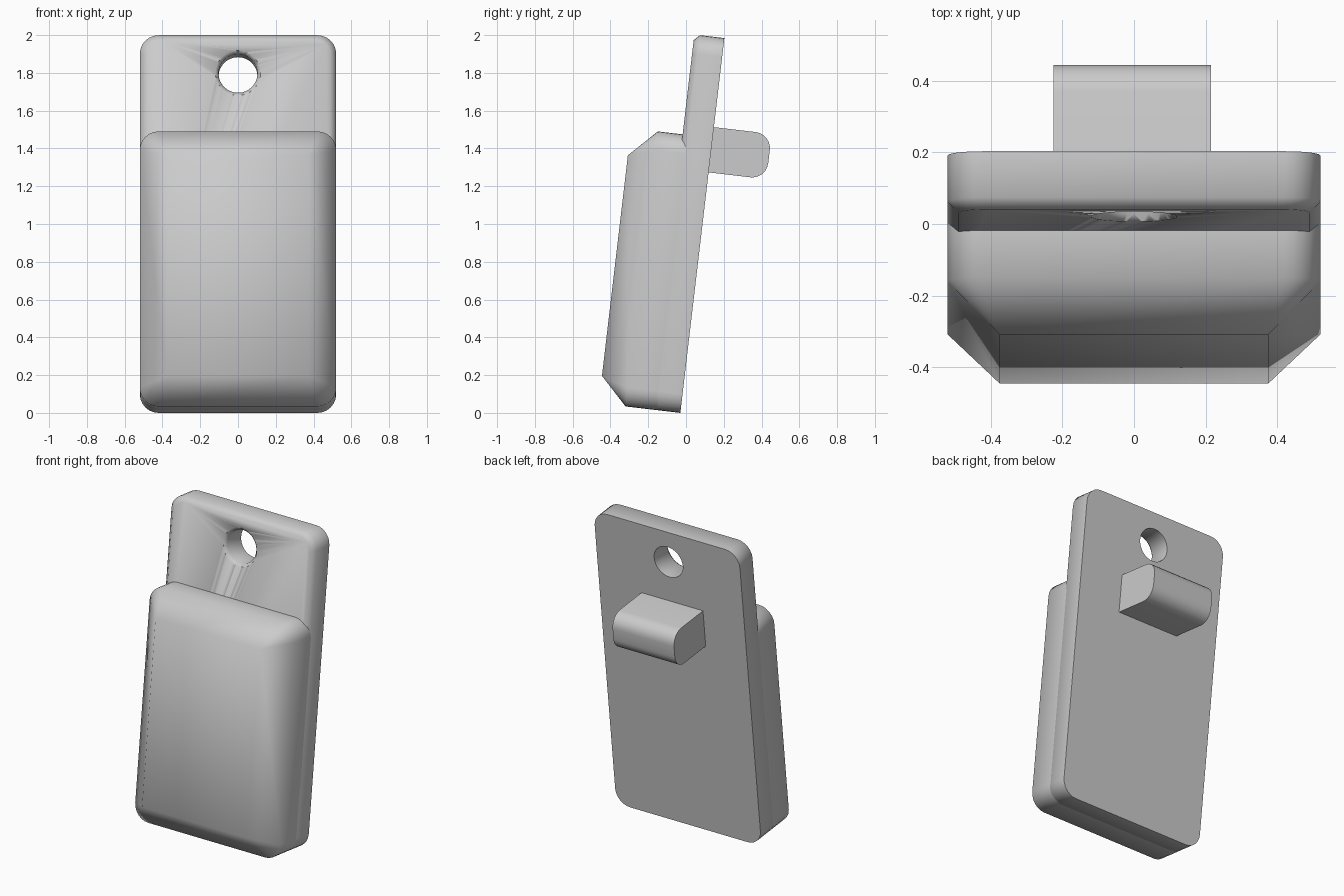
import bpy, bmesh, math
from mathutils import Matrix

if "Cube" in bpy.data.objects:
    bpy.data.objects.remove(bpy.data.objects["Cube"])

# Parts are modelled upright (back plane y = 0), then leaned back by this tilt
TILT = Matrix.Translation((0, -0.03, 0)) @ Matrix.Rotation(math.radians(-6.7), 4, 'X')
W = 0.52


def rounded_rect(hx, z0, z1, r, seg=6):
    pts = []
    for cx, cz, a0 in ((hx - r, z1 - r, 0), (r - hx, z1 - r, 90),
                       (r - hx, z0 + r, 180), (hx - r, z0 + r, 270)):
        for i in range(seg + 1):
            a = math.radians(a0 + 90 * i / seg)
            pts.append((cx + r * math.cos(a), cz + r * math.sin(a)))
    return pts


def finish(name, bm):
    bmesh.ops.remove_doubles(bm, verts=bm.verts, dist=1e-5)
    bmesh.ops.recalc_face_normals(bm, faces=bm.faces)
    bm.transform(TILT)
    me = bpy.data.meshes.new(name)
    bm.to_mesh(me)
    bm.free()
    ob = bpy.data.objects.new(name, me)
    bpy.context.collection.objects.link(ob)
    return ob


def loft(name, loops):
    """Skin closed loops of 3D points and cap both ends."""
    bm = bmesh.new()
    rings = [[bm.verts.new(p) for p in loop] for loop in loops]
    n = len(rings[0])
    for a, b in zip(rings, rings[1:]):
        for i in range(n):
            j = (i + 1) % n
            bm.faces.new((a[i], a[j], b[j], b[i]))
    bm.faces.new(rings[0])
    bm.faces.new(rings[-1])
    return finish(name, bm)


def slab(name, sections):
    return loft(name, [[(x, y, z) for x, z in rounded_rect(hx, z0, z1, r)]
                       for y, hx, z0, z1, r in sections])


def smooth(ob):
    bpy.ops.object.select_all(action='DESELECT')
    ob.select_set(True)
    bpy.context.view_layer.objects.active = ob
    bpy.ops.object.shade_smooth_by_angle(angle=math.radians(55))


# Back plate with a small chamfer round its front edge
plate = slab("back_plate", [(0, W, 0, 1.998, 0.1),
                            (-0.13, W, 0, 1.998, 0.1),
                            (-0.16, W - 0.03, 0.03, 1.968, 0.08)])

# Hanging hole, slightly flared at the front
cutter = loft("hole_cutter", [
    [(r * math.cos(math.tau * i / 32), y, 1.793 + r * math.sin(math.tau * i / 32))
     for i in range(32)]
    for y, r in ((0.05, 0.103), (-0.14, 0.103), (-0.16, 0.12), (-0.2, 0.12))])
mod = plate.modifiers.new("hole", 'BOOLEAN')
mod.operation, mod.object, mod.solver = 'DIFFERENCE', cutter, 'EXACT'
bpy.context.view_layer.objects.active = plate
bpy.ops.object.modifier_apply(modifier=mod.name)
bpy.data.objects.remove(cutter)

# Main body with wide chamfers running to a square front face
body = slab("body", [(-0.125, W, 0, 1.466, 0.1),
                     (-0.292, W, 0, 1.466, 0.1),
                     (-0.435, W - 0.145, 0.146, 1.322, 0)])

# Peg on the back, rounded along its end
R, END, LOW, HIGH = 0.085, 0.308, 1.282, 1.523
profile = [(-0.05, LOW)]
for cz, a0 in ((LOW + R, -90), (HIGH - R, 0)):
    for i in range(7):
        a = math.radians(a0 + 15 * i)
        profile.append((END - R + R * math.cos(a), cz + R * math.sin(a)))
profile.append((-0.05, HIGH))
peg = loft("back_peg", [[(x, y, z) for y, z in profile] for x in (-0.225, 0.215)])

for part in (plate, body, peg):
    smooth(part)
